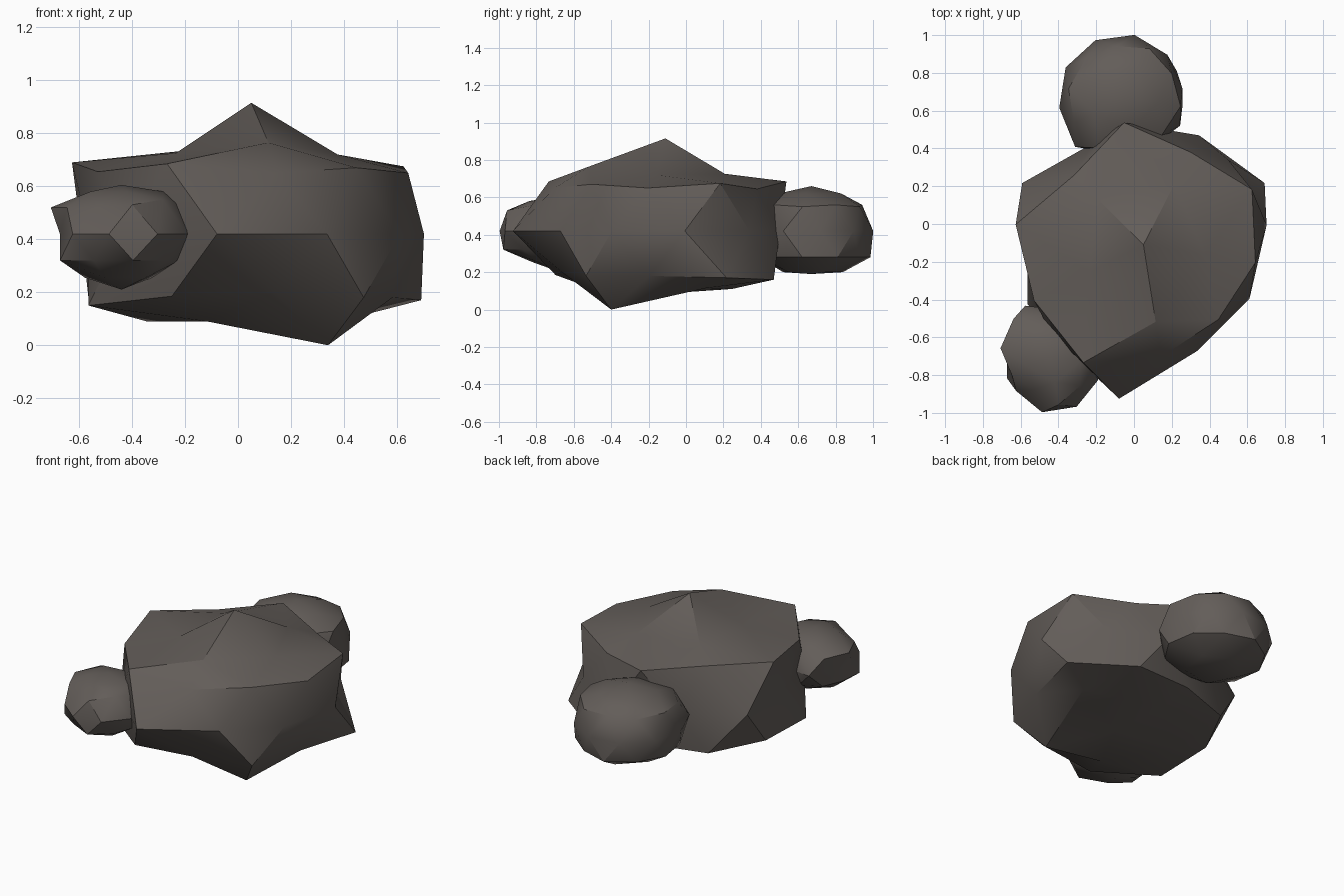
import bpy, bmesh, math

stone = bpy.data.materials.new("dark_stone")
stone.diffuse_color = (0.125, 0.110, 0.100, 1)

# Ring heights of a 42-vertex icosphere, top to bottom
LEVELS = [1.0, 0.851, 0.526, 0.447, 0.0, -0.447, -0.526, -0.851, -1.0]
TURN = -9  # degrees about z


def rock(name, cx, cy, rings):
    """Reshape an icosphere: each ring lists (radius, height), counter-clockwise."""
    bm = bmesh.new()
    bmesh.ops.create_icosphere(bm, subdivisions=2, radius=1)
    groups = [[] for _ in LEVELS]
    for v in bm.verts:
        i = min(range(len(LEVELS)), key=lambda k: abs(v.co.z - LEVELS[k]))
        a = (math.degrees(math.atan2(v.co.y, v.co.x)) + TURN) % 360
        groups[i].append((a, v))
    for group, ring in zip(groups, rings):
        group.sort(key=lambda g: g[0])
        for (a, v), (r, z) in zip(group, ring):
            t = math.radians(a)
            v.co = (cx + r * math.cos(t), cy + r * math.sin(t), z)
    bmesh.ops.recalc_face_normals(bm, faces=bm.faces)
    me = bpy.data.meshes.new(name)
    bm.to_mesh(me)
    bm.free()
    me.materials.append(stone)
    ob = bpy.data.objects.new(name, me)
    bpy.context.collection.objects.link(ob)
    bpy.ops.object.select_all(action='DESELECT')
    ob.select_set(True)
    bpy.context.view_layer.objects.active = ob
    bpy.ops.object.shade_smooth_by_angle(angle=math.radians(30))


def level(z, *radii):
    return [(r, z) for r in radii]


# Large boulder with a peaked top and a pointed underside
rock("large_boulder", 0.05, -0.11, [
    [(0, 0.915)],
    [(0.358, 0.725), (0.346, 0.735), (0.32, 0.725), (0.413, 0.765), (0.33, 0.72)],
    [(0.645, 0.675), (0.655, 0.685), (0.685, 0.69), (0.70, 0.685), (0.56, 0.67)],
    [(0.55, 0.645), (0.52, 0.68), (0.65, 0.655), (0.60, 0.65), (0.60, 0.65)],
    level(0.42, 0.66, 0.635, 0.62, 0.60, 0.72, 0.62, 0.68, 0.825, 0.63, 0.63),
    [(0.72, 0.17), (0.56, 0.17), (0.62, 0.16), (0.66, 0.185), (0.60, 0.18)],
    [(0.65, 0.16), (0.62, 0.16), (0.69, 0.15), (0.56, 0.20), (0.54, 0.18)],
    [(0.48, 0.115), (0.36, 0.11), (0.40, 0.09), (0.37, 0.09), (0.41, 0.0)],
    [(0, 0.09)],
])

# Rounder rock behind
rock("back_rock", -0.05, 0.67, [
    [(0, 0.66)],
    level(0.62, 0.18, 0.18, 0.18, 0.18, 0.18),
    level(0.56, 0.28, 0.275, 0.30, 0.30, 0.28),
    level(0.55, 0.29, 0.29, 0.30, 0.27, 0.30),
    level(0.42, 0.31, 0.32, 0.335, 0.34, 0.35, 0.35, 0.37, 0.30, 0.30, 0.33),
    level(0.28, 0.31, 0.32, 0.31, 0.30, 0.29),
    level(0.28, 0.29, 0.30, 0.31, 0.28, 0.31),
    level(0.20, 0.17, 0.17, 0.17, 0.17, 0.17),
    [(0, 0.19)],
])

# Small rock at the front left
rock("small_front_rock", -0.44, -0.70, [
    [(0, 0.605)],
    level(0.58, 0.14, 0.15, 0.13, 0.14, 0.16),
    [(0.22, 0.53), (0.22, 0.52), (0.27, 0.52), (0.20, 0.52), (0.22, 0.55)],
    [(0.22, 0.52), (0.28, 0.52), (0.23, 0.52), (0.26, 0.53), (0.23, 0.53)],
    level(0.42, 0.26, 0.25, 0.25, 0.30, 0.25, 0.235, 0.26, 0.30, 0.30, 0.28),
    level(0.32, 0.23, 0.23, 0.22, 0.23, 0.24),
    level(0.32, 0.23, 0.23, 0.26, 0.28, 0.22),
    level(0.255, 0.13, 0.13, 0.14, 0.14, 0.13),
    [(0, 0.21)],
])
